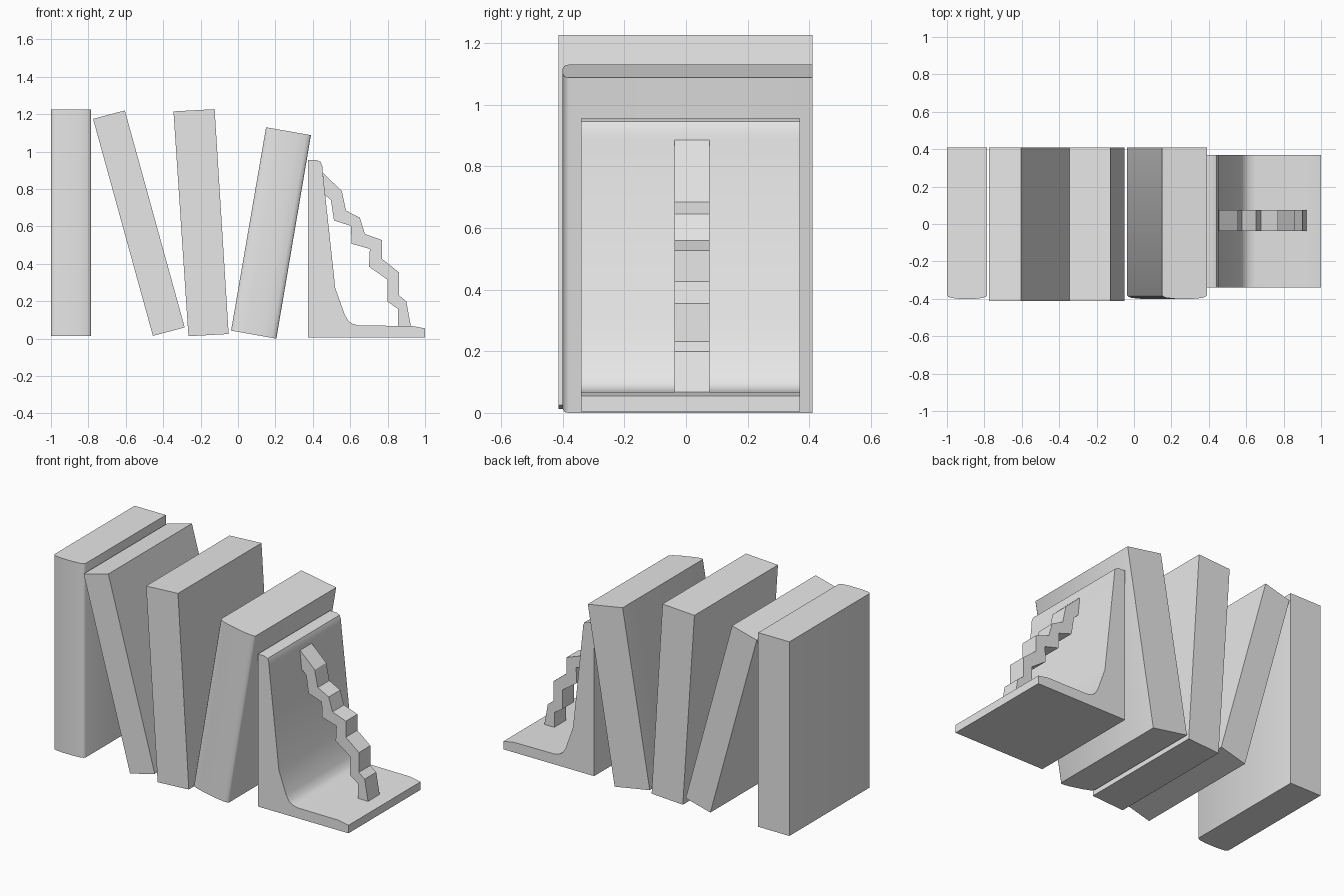
import bpy
import bmesh
from math import radians
from mathutils import Vector

cube = bpy.data.objects.get("Cube")
if cube:
    bpy.data.objects.remove(cube, do_unlink=True)

# One plain grey for everything
grey = bpy.data.materials.new("plain grey")
grey.use_nodes = True
grey.diffuse_color = (0.8, 0.8, 0.8, 1)
grey.node_tree.nodes["Principled BSDF"].inputs["Base Color"].default_value = (0.8, 0.8, 0.8, 1)


def prism(name, start, end, smooth=None):
    """Solid between two matching outlines."""
    bm = bmesh.new()
    a = [bm.verts.new(p) for p in start]
    b = [bm.verts.new(p) for p in end]
    bm.faces.new(a)
    bm.faces.new(b[::-1])
    for i in range(len(a)):
        j = (i + 1) % len(a)
        bm.faces.new((a[j], a[i], b[i], b[j]))
    bmesh.ops.recalc_face_normals(bm, faces=bm.faces)
    mesh = bpy.data.meshes.new(name)
    bm.to_mesh(mesh)
    bm.free()
    mesh.materials.append(grey)
    obj = bpy.data.objects.new(name, mesh)
    bpy.context.collection.objects.link(obj)
    if smooth:
        bpy.ops.object.select_all(action='DESELECT')
        obj.select_set(True)
        bpy.context.view_layer.objects.active = obj
        bpy.ops.object.shade_smooth_by_angle(angle=radians(smooth))
    return obj


def side_profile(name, points, y0, y1, smooth=None):
    """Extrude an x-z outline along y."""
    return prism(name, [(x, y0, z) for x, z in points],
                 [(x, y1, z) for x, z in points], smooth)


# Book outline across its thickness: (fraction of thickness, y)
half = [(0, -0.38), (0.03, -0.389), (0.1, -0.395), (0.3, -0.4)]
round_spine = half + [(1 - u, y) for u, y in reversed(half)] + [(1, 0.41), (0, 0.41)]
flat_spine = [(0, -0.413), (1, -0.413), (1, 0.41), (0, 0.41)]


def book(name, section, bottom_left, bottom_right, top_left, top_right):
    def ring(left, right):
        left, right = Vector(left), Vector(right)
        pts = [(left.lerp(right, u), y) for u, y in section]
        return [(p.x, y, p.y) for p, y in pts]
    smooth = 50 if section is round_spine else None
    return prism(name, ring(bottom_left, bottom_right), ring(top_left, top_right), smooth)


# Row of books, some leaning
book("upright_book", round_spine, (-1, 0.015), (-0.785, 0.015), (-1, 1.225), (-0.785, 1.225))
book("thin_leaning_book", flat_spine, (-0.455, 0.015), (-0.285, 0.06), (-0.775, 1.175), (-0.605, 1.22))
book("middle_book", flat_spine, (-0.265, 0.013), (-0.05, 0.025), (-0.345, 1.215), (-0.125, 1.227))
book("right_leaning_book", round_spine, (-0.037, 0.043), (0.205, 0), (0.15, 1.13), (0.39, 1.088))

# L-shaped bookend with a curved inner corner
side_profile("bookend", [
    (0.375, 0.005), (1, 0.005), (1, 0.055), (0.93, 0.068), (0.65, 0.07),
    (0.615, 0.078), (0.59, 0.095), (0.57, 0.13), (0.52, 0.27), (0.453, 0.89),
    (0.452, 0.92), (0.442, 0.945), (0.42, 0.955), (0.375, 0.955)], -0.34, 0.37, 40)

# Zigzag stair strip between the bookend's wall and foot
side_profile("stair_strip", [
    (0.455, 0.885), (0.555, 0.79), (0.577, 0.685), (0.652, 0.646), (0.678, 0.56),
    (0.77, 0.527), (0.77, 0.427), (0.86, 0.355), (0.86, 0.232), (0.9, 0.2),
    (0.925, 0.06), (0.855, 0.06), (0.855, 0.16), (0.8, 0.197), (0.8, 0.315),
    (0.7, 0.385), (0.705, 0.48), (0.608, 0.507), (0.603, 0.603), (0.513, 0.632),
    (0.497, 0.74), (0.46, 0.775)], -0.038, 0.076)
